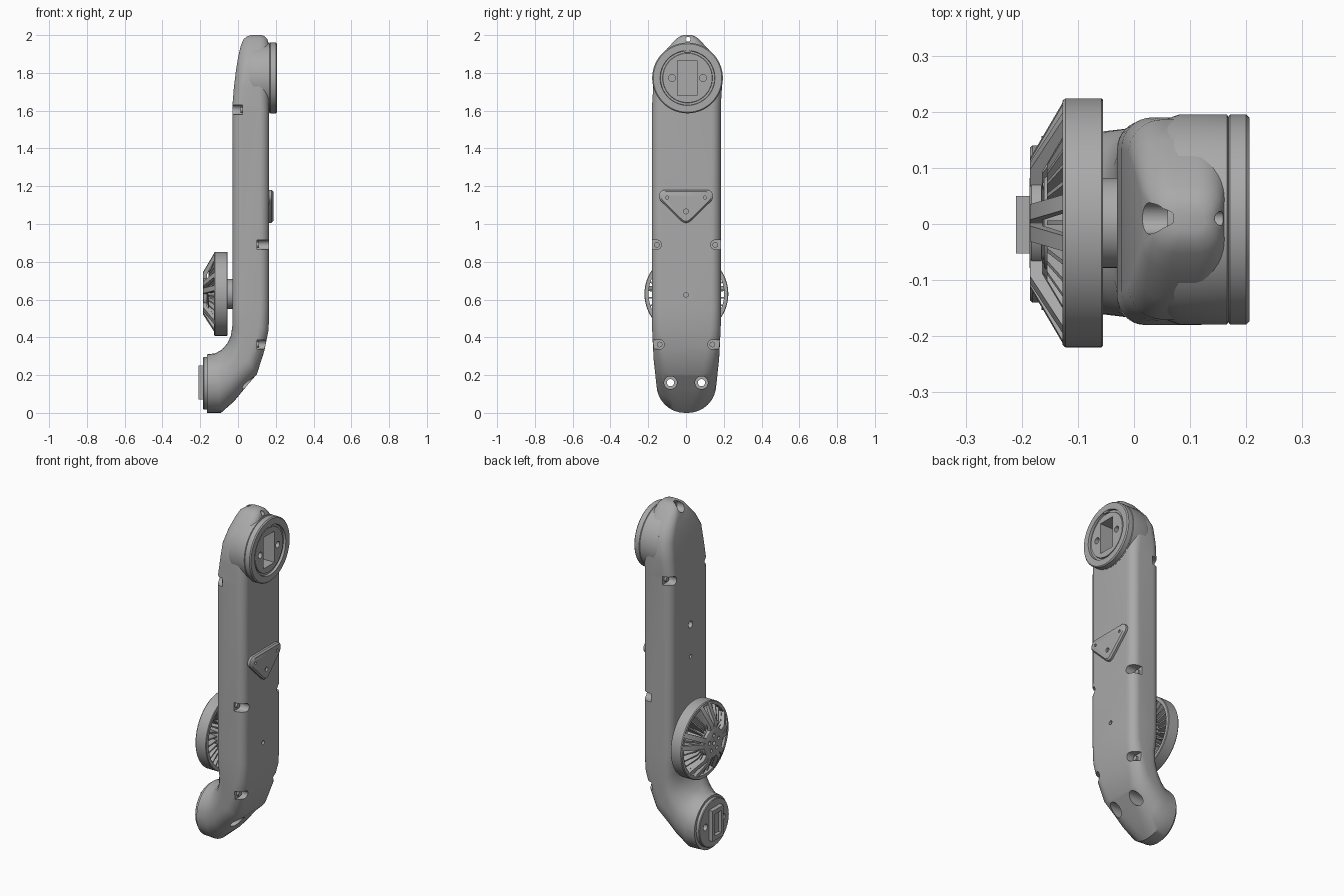
import bpy, bmesh
from math import sin, cos, pi, radians, tau
from mathutils import Vector, Matrix

if "Cube" in bpy.data.objects:
    bpy.data.objects.remove(bpy.data.objects["Cube"])

grey = bpy.data.materials.new("matte_grey")
grey.use_nodes = True
grey.diffuse_color = (0.4, 0.4, 0.4, 1)
grey.node_tree.nodes["Principled BSDF"].inputs["Base Color"].default_value = grey.diffuse_color


def finish(name, bm):
    bmesh.ops.remove_doubles(bm, verts=bm.verts, dist=1e-5)
    bmesh.ops.recalc_face_normals(bm, faces=bm.faces)
    mesh = bpy.data.meshes.new(name)
    bm.to_mesh(mesh)
    bm.free()
    mesh.materials.append(grey)
    ob = bpy.data.objects.new(name, mesh)
    bpy.context.collection.objects.link(ob)
    return ob


def prism(name, points, vec):
    """Extrude a flat polygon along a vector."""
    bm = bmesh.new()
    face = bm.faces.new([bm.verts.new(p) for p in points])
    out = bmesh.ops.extrude_face_region(bm, geom=[face])["geom"]
    moved = [v for v in out if isinstance(v, bmesh.types.BMVert)]
    bmesh.ops.translate(bm, verts=moved, vec=vec)
    if not face.is_valid or len(bm.faces) < len(points) + 2:
        bm.faces.new([v for v in bm.verts if v not in moved])
    return finish(name, bm)


def box(name, x, y, z):
    pts = [(x[0], y[i], z[j]) for i, j in ((0, 0), (1, 0), (1, 1), (0, 1))]
    return prism(name, pts, (x[1] - x[0], 0, 0))


def lathe(name, profile, y, z, n=64):
    """Turn a closed (x, radius) outline around an x-parallel axis."""
    bm = bmesh.new()
    rings = [[bm.verts.new((x, y + r * cos(tau * k / n), z + r * sin(tau * k / n)))
              for x, r in profile] for k in range(n)]
    m = len(profile)
    for k in range(n):
        a, b = rings[k], rings[(k + 1) % n]
        for i in range(m):
            j = (i + 1) % m
            if profile[i][1] or profile[j][1]:
                bm.faces.new((a[i], a[j], b[j], b[i]))
    return finish(name, bm)


def rod(name, x0, x1, r, y, z, n=32):
    return lathe(name, [(x0, 0), (x0, r), (x1, r), (x1, 0)], y, z, n)


def cut(cutter, *targets):
    cutter.hide_render = True
    for ob in targets:
        mod = ob.modifiers.new("cut", "BOOLEAN")
        mod.operation, mod.solver, mod.object = "DIFFERENCE", "EXACT", cutter
        bpy.context.view_layer.objects.active = ob
        bpy.ops.object.modifier_apply(modifier=mod.name)
    bpy.data.objects.remove(cutter)


def join(name, parts):
    bm = bmesh.new()
    for ob in parts:
        bm.from_mesh(ob.data)
        bpy.data.objects.remove(ob)
    mesh = bpy.data.meshes.new(name)
    bm.to_mesh(mesh)
    bm.free()
    mesh.materials.append(grey)
    ob = bpy.data.objects.new(name, mesh)
    bpy.context.collection.objects.link(ob)
    return ob


# Arm body: rounded sections given by left point, right point, half width, corner radius
sections = [
    (-.165, .31, -.165, 0, .155, .154), (-.12, .315, -.09, 0, .158, .15),
    (-.085, .335, -.02, .062, .163, .13), (-.055, .37, .04, .135, .168, .11),
    (-.037, .41, .1, .205, .173, .09), (-.03, .46, .14, .33, .178, .07),
    (-.03, .52, .162, .44, .182, .055), (-.03, .58, .165, .55, .182, .05),
    (-.03, 1.62, .165, 1.62, .182, .05), (-.022, 1.72, .165, 1.72, .182, .055),
    (-.01, 1.82, .165, 1.82, .178, .06), (.002, 1.89, .165, 1.89, .142, .06),
    (.015, 1.945, .164, 1.945, .092, .05), (.03, 1.98, .155, 1.98, .06, .04),
    (.05, 1.995, .14, 1.995, .038, .03), (.07, 2, .125, 2, .02, .015)]
bm = bmesh.new()
rings = []
for lx, lz, rx, rz, half, rad in sections:
    left, right = Vector((lx, 0, lz)), Vector((rx, 0, rz))
    mid, u = (left + right) / 2, (right - left).normalized()
    a = (right - left).length / 2
    rad = min(rad, a - .001, half - .001)
    mid.y = .008 if lz > 1.65 else .002
    ring = []
    for q, (su, sy) in enumerate(((1, 1), (-1, 1), (-1, -1), (1, -1))):
        for s in range(9):
            t = (q + s / 8) * pi / 2
            p = mid + u * (su * (a - rad) + rad * cos(t))
            p.y += sy * (half - rad) + rad * sin(t)
            ring.append(bm.verts.new(p))
    rings.append(ring)
for a, b in zip(rings, rings[1:]):
    for i in range(len(a)):
        j = (i + 1) % len(a)
        bm.faces.new((a[i], a[j], b[j], b[i]))
bm.faces.new(rings[0])
bm.faces.new(rings[-1])
body = finish("arm_body", bm)

# Upper joint socket with recessed face
HY, HZ = .008, 1.773
socket = lathe("upper_socket", [(.06, 0), (.06, .18), (.08, .187), (.166, .187), (.168, .183), (.171, .187),
                                (.2, .187), (.206, .181), (.206, .145), (.192, .143),
                                (.192, .132), (.198, .13), (.198, 0)], HY, HZ, 96)
cut(box("slot", (.1, .3), (-.045, .058), (1.68, 1.865)), body, socket)
for s in (-1, 1):
    cut(rod("hole", .17, .3, .018, HY + s * .082, HZ), socket)
key = box("socket_key", (.19, .204), (-.01, .026), (1.908, 1.918))

# Lower joint flange and plug
flange = lathe("lower_flange", [(-.16, 0), (-.16, .14), (-.181, .14), (-.185, .136), (-.185, 0)], 0, .157)
plug = box("lower_plug", (-.21, -.18), (-.053, .05), (.07, .25))
cut(box("plug_slot", (-.3, -.19), (-.032, .029), (.095, .225)), plug)
for s in (-1, 1):
    cut(rod("through", -.3, .3, .019, s * .082, .16), body, flange)
    cut(rod("counterbore", -.1, .3, .034, s * .082, .16), body)

# Screw pockets along the edges, with screw heads inside
screws = []
for x0, x1, y, z in ((.1, .3, .155, .89), (.1, .3, .14, .362), (-.2, .025, .155, 1.605)):
    for s in (-1, 1):
        pts = [(x0, s * (y - .025 * sin(pi * k / 10)), z + .025 * cos(pi * k / 10)) for k in range(11)]
        pts += [(x0, s * .3, z - .025), (x0, s * .3, z + .025)]
        cut(prism("pocket", pts, (x1 - x0, 0, 0)), body)
        floor = x0 if x0 > 0 else x1
        screws.append(rod("screw", floor - .012, floor + .012, .015, s * y, z, 20))
join("screw_heads", screws)

# Small holes in the body and the notch at the tip
for x0, x1, r, y, z in ((-.2, .02, .02, 0, 1.29), (-.2, 0, .011, 0, 1.1), (.13, .3, .012, 0, .625),
                        (-.2, .07, .028, .01, 1.973), (-.2, .3, .013, .01, 1.978)):
    cut(rod("hole", x0, x1, r, y, z), body)

# Triangular mounting plate with sloped rim
bm = bmesh.new()
levels = []
for x, size in ((.16, 1), (.178, 1), (.187, .9)):
    loop = []
    for cy, cz, start in ((.11, 1.147, -50), (-.11, 1.147, 90), (0, 1.04, 230)):
        for k in range(9):
            t = radians(start + k * (140 if cy else 80) / 8)
            y, z = cy + .034 * cos(t), cz + .034 * sin(t)
            loop.append(bm.verts.new((x, y * size, 1.1 + (z - 1.1) * size)))
    levels.append(loop)
for a, b in zip(levels, levels[1:]):
    for i in range(len(a)):
        j = (i + 1) % len(a)
        bm.faces.new((a[i], a[j], b[j], b[i]))
bm.faces.new(levels[0])
bm.faces.new(levels[-1])
plate = finish("mounting_plate", bm)
for y, z, r in ((0, 1.067, .013), (-.1, 1.14, .008), (.1, 1.14, .008)):
    cut(rod("hole", .175, .3, r, y, z, 20), plate)

# Spoked wheel
WZ = .63
lathe("wheel_rim", [(-.055, .2), (-.055, .219), (-.058, .222), (-.122, .222), (-.127, .218), (-.127, .2)], .002, WZ, 96)
rod("wheel_axle", -.06, -.02, .08, .002, WZ, 48)
lathe("wheel_drum", [(-.055, 0), (-.055, .11), (-.07, .115), (-.13, .1), (-.16, .08), (-.16, 0)], .002, WZ)
hub = lathe("wheel_hub", [(-.15, 0), (-.165, .085), (-.183, .085), (-.186, .08), (-.186, 0)], .002, WZ)
for k in range(5):
    t = tau * k / 5 + pi / 2
    cut(rod("hole", -.3, -.172, .01, .002 + .045 * cos(t), WZ + .045 * sin(t), 16), hub)
cut(rod("hole", -.3, -.172, .012, .002, WZ, 20), hub)


def spokes(name, count, outline, thick, splay=0, turn=0):
    parts = []
    for k in range(count):
        for s in ((-1, 1) if splay else (0,)):
            ob = prism(name, [(x, -thick / 2, r) for r, x in outline], (0, thick, 0))
            ob.data.transform(Matrix.Translation((0, .002, WZ))
                              @ Matrix.Rotation(tau * k / count + turn + s * splay, 4, "X"))
            parts.append(ob)
    return join(name, parts)


spokes("wheel_arms", 5, [(.06, -.185), (.115, -.185), (.215, -.127), (.215, -.108), (.11, -.163), (.06, -.163)],
       .028, .17)
spokes("wheel_fins", 30, [(.08, -.155), (.12, -.155), (.206, -.11), (.206, -.065), (.08, -.06)], .008)

# Soft shading with crisp edges
for ob in bpy.context.scene.objects:
    ob.select_set(ob.type == "MESH")
bpy.context.view_layer.objects.active = body
bpy.ops.object.shade_smooth_by_angle(angle=radians(32))
